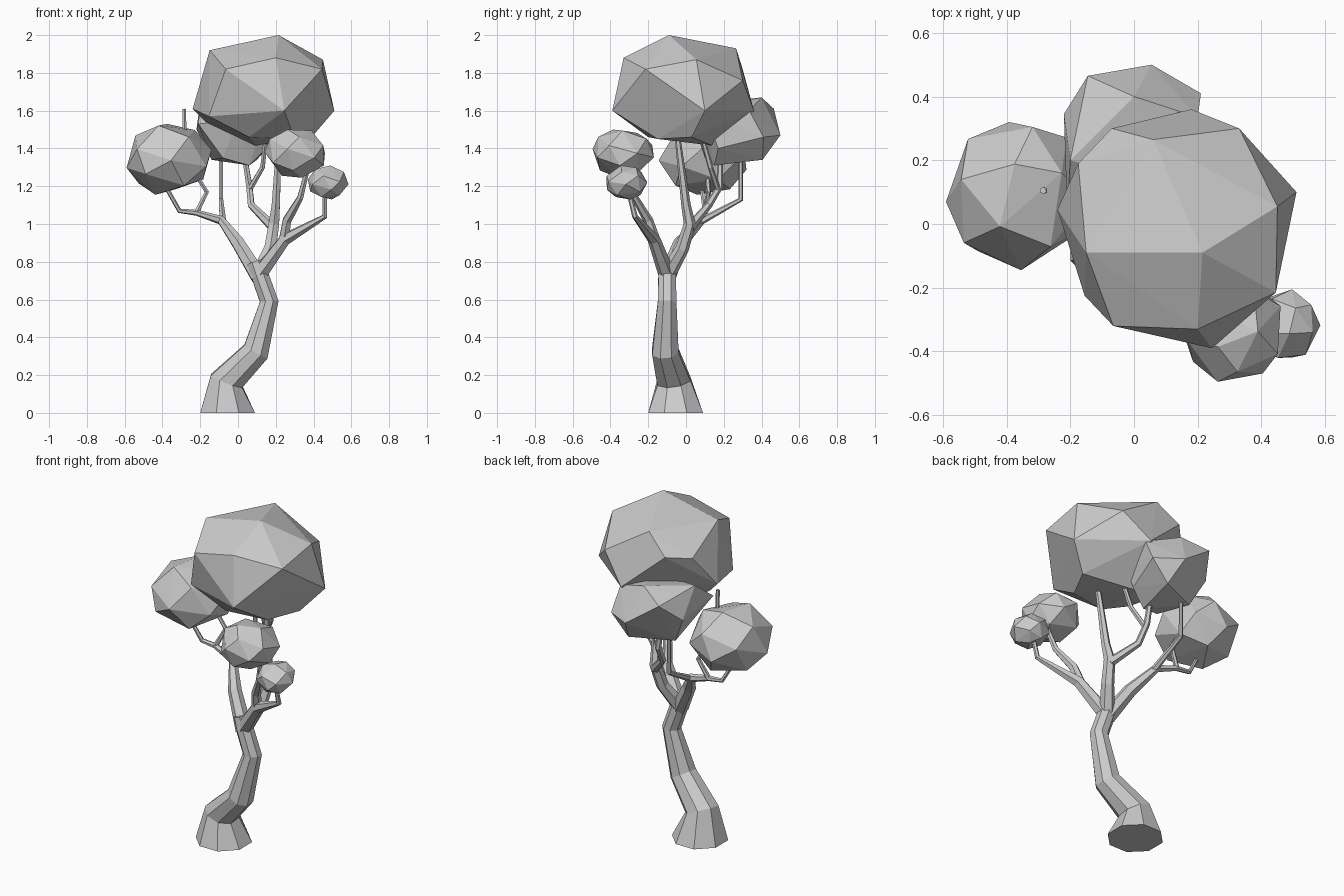
import bpy, bmesh, math, random
from mathutils import Vector


def finish(name, bm):
    bmesh.ops.recalc_face_normals(bm, faces=bm.faces)
    me = bpy.data.meshes.new(name)
    bm.to_mesh(me)
    bm.free()
    ob = bpy.data.objects.new(name, me)
    bpy.context.collection.objects.link(ob)


def limb(name, path, sides=6, flat_base=False):
    """Faceted tapering tube through (x, y, z, radius) points."""
    bm = bmesh.new()
    pts = [Vector(p[:3]) for p in path]
    n = len(pts)
    axis, side = Vector((0, 0, 1)), Vector((1, 0, 0))
    rings = []
    for i, p in enumerate(pts):
        t = Vector((0, 0, 0))
        if i > 0:
            t += (p - pts[i - 1]).normalized()
        if i < n - 1:
            t += (pts[i + 1] - p).normalized()
        if i == 0 and flat_base:
            t = Vector((0, 0, 1))
        t.normalize()
        side.rotate(axis.rotation_difference(t))
        axis = t
        other = axis.cross(side)
        ring = []
        for k in range(sides):
            a = math.tau * (k + 0.5) / sides
            ring.append(bm.verts.new(p + path[i][3] * (math.cos(a) * side + math.sin(a) * other)))
        rings.append(ring)
    for a, b in zip(rings, rings[1:]):
        for k in range(sides):
            j = (k + 1) % sides
            bm.faces.new((a[k], a[j], b[j], b[k]))
    bm.faces.new(rings[0])
    bm.faces.new(rings[-1])
    finish(name, bm)


def hull(name, points):
    """Faceted clump wrapped around a few corner points."""
    bm = bmesh.new()
    for p in points:
        bm.verts.new(p)
    res = bmesh.ops.convex_hull(bm, input=bm.verts)
    inside = [v for v in res["geom_interior"] if isinstance(v, bmesh.types.BMVert)]
    bmesh.ops.delete(bm, geom=inside, context='VERTS')
    finish(name, bm)


def foliage(name, lo, hi, seed, count=20):
    """Irregular faceted boulder: hull of spread points fitted to a box."""
    rnd = random.Random(seed)
    pts = []
    for i in range(count):
        z = 1 - 2 * (i + 0.5) / count
        a = i * math.pi * (3 - math.sqrt(5)) + seed
        r = math.sqrt(1 - z * z)
        v = Vector((r * math.cos(a), r * math.sin(a), z))
        v += Vector([rnd.uniform(-0.1, 0.1) for _ in range(3)])
        pts.append(v.normalized())
    low = [min(p[k] for p in pts) for k in range(3)]
    high = [max(p[k] for p in pts) for k in range(3)]
    hull(name, [[lo[k] + (hi[k] - lo[k]) * (p[k] - low[k]) / (high[k] - low[k])
                 for k in range(3)] for p in pts])


# Trunk
limb("trunk", [(-0.055, -0.055, 0, 0.157), (-0.06, -0.065, 0.17, 0.096), (0.095, -0.11, 0.325, 0.076),
               (0.165, -0.1, 0.59, 0.053), (0.115, -0.1, 0.73, 0.05), (0.09, -0.095, 0.8, 0.046)],
     8, True)

# Left branch and its twigs
limb("left_branch", [(0.11, -0.1, 0.72, 0.047), (0.0, -0.03, 0.9, 0.038), (-0.09, 0.08, 1.02, 0.024),
                     (-0.22, 0.1, 1.06, 0.016), (-0.31, 0.1, 1.07, 0.013), (-0.39, 0.08, 1.21, 0.011)])
limb("left_back_twig", [(-0.08, 0.07, 1.01, 0.02), (-0.09, 0.29, 1.13, 0.013), (-0.09, 0.29, 1.4, 0.011)])
limb("left_top_twig", [(-0.22, 0.1, 1.06, 0.015), (-0.165, 0.12, 1.17, 0.013),
                       (-0.28, 0.105, 1.35, 0.012), (-0.285, 0.105, 1.61, 0.011)])

# Right front branch and its twig
limb("right_branch", [(0.11, -0.1, 0.73, 0.045), (0.25, -0.17, 0.92, 0.034), (0.46, -0.27, 1.04, 0.015),
                      (0.46, -0.31, 1.2, 0.012)])
limb("right_twig", [(0.24, -0.16, 0.9, 0.03), (0.26, -0.2, 1.02, 0.026), (0.33, -0.27, 1.14, 0.018),
                    (0.37, -0.31, 1.3, 0.013)])

# Middle branch and its twigs
limb("middle_branch", [(0.11, -0.1, 0.73, 0.044), (0.17, -0.02, 0.87, 0.036), (0.19, 0.02, 1.0, 0.032),
                       (0.2, 0.0, 1.1, 0.025), (0.22, -0.05, 1.5, 0.014)])
limb("middle_back_twig", [(0.19, 0.02, 0.98, 0.028), (0.07, 0.12, 1.1, 0.02), (0.06, 0.18, 1.2, 0.018),
                          (0.02, 0.18, 1.45, 0.013)])
limb("middle_fork_twig", [(0.06, 0.17, 1.18, 0.016), (0.13, 0.13, 1.3, 0.014), (0.15, 0.08, 1.48, 0.012)])

# Large crown, boxier than the other clumps: upper, middle and lower corners
hull("crown_foliage", [
    (0.215, -0.09, 2.0), (-0.15, -0.09, 1.92), (0.06, 0.265, 1.93), (0.45, 0.055, 1.87),
    (0.2, -0.33, 1.88), (-0.065, -0.32, 1.82), (0.445, -0.215, 1.82), (0.33, 0.3, 1.76),
    (-0.07, 0.3, 1.82), (-0.175, 0.19, 1.8), (0.51, 0.1, 1.6), (0.245, -0.39, 1.6),
    (-0.155, -0.225, 1.57), (-0.24, 0.045, 1.61), (0.18, 0.36, 1.6), (-0.17, 0.02, 1.54),
    (0.39, 0.03, 1.46), (0.09, 0.14, 1.415), (0.06, -0.2, 1.46), (0.3, -0.15, 1.45)])

# Back clump, stretched in under the crown
hull("back_foliage", [
    (0.0, 0.4, 1.67), (0.055, 0.5, 1.47), (-0.145, 0.465, 1.61), (-0.22, 0.345, 1.5),
    (0.2, 0.335, 1.6), (0.21, 0.41, 1.46), (-0.21, 0.04, 1.53), (-0.2, 0.2, 1.65),
    (-0.14, 0.3, 1.34), (0.1, 0.405, 1.34), (0.15, 0.17, 1.4), (0.06, 0.15, 1.31),
    (-0.08, 0.1, 1.35), (0.0, 0.06, 1.55), (0.15, 0.1, 1.6)])

# Smaller foliage clumps
foliage("left_foliage", (-0.59, -0.145, 1.155), (-0.14, 0.32, 1.53), 2)
foliage("front_foliage", (0.14, -0.495, 1.245), (0.46, -0.17, 1.5), 4)
foliage("small_foliage", (0.37, -0.42, 1.13), (0.585, -0.205, 1.31), 5)
